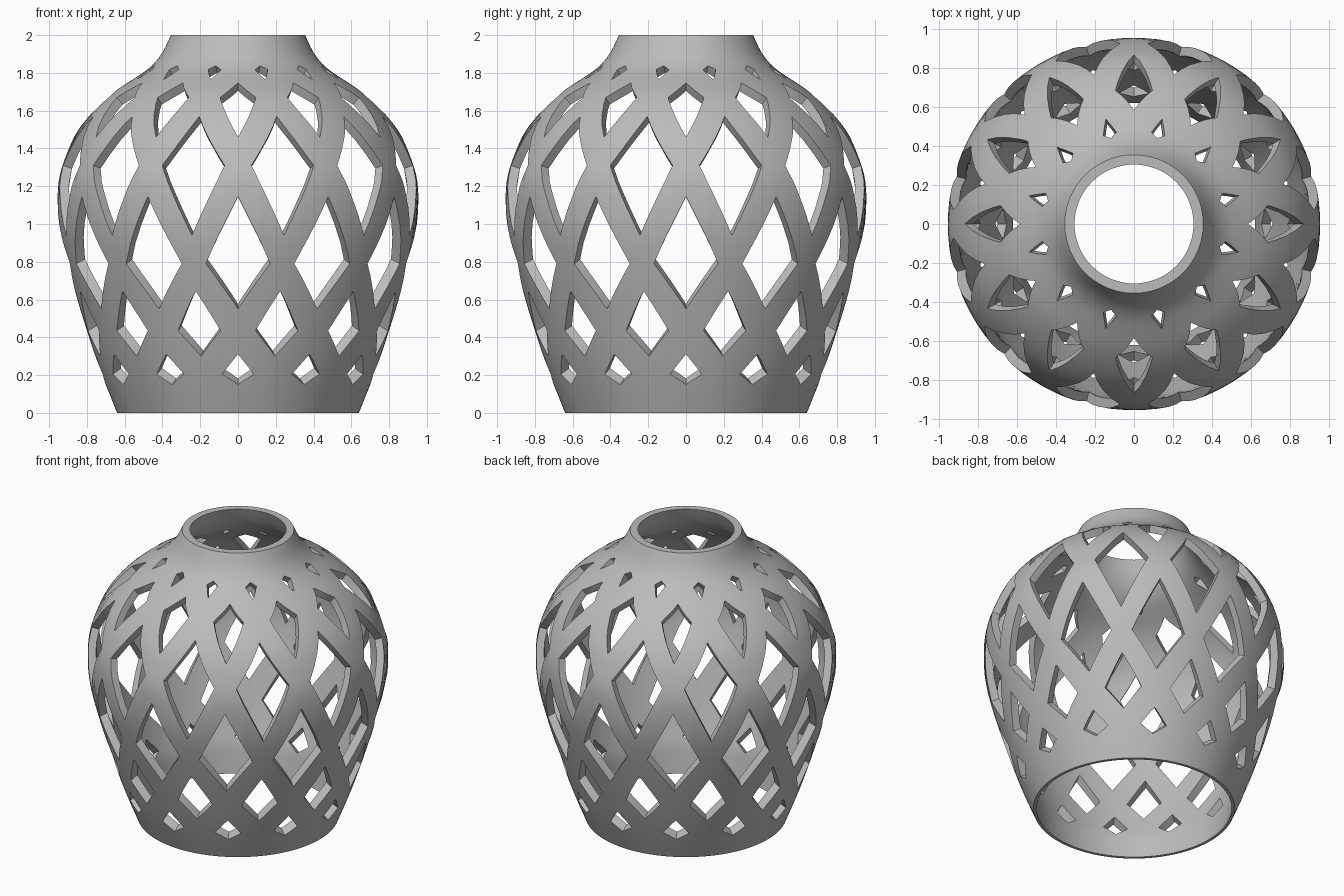
import bpy
import bmesh
from math import sin, cos, radians, sqrt, hypot, atan2, tau

cube = bpy.data.objects.get("Cube")
if cube:
    bpy.data.objects.remove(cube, do_unlink=True)

# Outer silhouette as (height, radius)
PROFILE = [(0, .64), (.15, .70), (.3, .755), (.5, .82), (.75, .895), (.95, .943),
           (1.1, .955), (1.25, .945), (1.4, .895), (1.5, .845), (1.6, .765),
           (1.7, .655), (1.77, .55), (1.83, .465), (1.9, .405), (2, .355)]

# Rows of diamond openings: centre angle, half width, bottom, widest height, top
ROWS = [(0, 6.65, .15, .205, .31), (15, 8.35, .30, .435, .645),
        (0, 10.8, .55, .79, 1.145), (15, 10.6, .94, 1.31, 1.57),
        (0, 7.9, 1.46, 1.67, 1.748), (15, 4.2, 1.765, 1.818, 1.838)]
COLUMNS = [0, 2.2, 4.4, 6.65, 7.9, 10.8, 13, 15]
STEPS = 6


def radius(z):
    """Smooth cubic through the silhouette points."""
    last = len(PROFILE) - 1
    i = 0
    while i < last - 1 and z > PROFILE[i + 1][0]:
        i += 1

    def tangent(k):
        a, b = PROFILE[max(k - 1, 0)], PROFILE[min(k + 1, last)]
        return (b[1] - a[1]) / (b[0] - a[0])
    (za, ra), (zb, rb) = PROFILE[i], PROFILE[i + 1]
    h = zb - za
    t = (z - za) / h
    s = 1 - t
    return (ra * s * s * (1 + 2 * t) + rb * t * t * (3 - 2 * t)
            + h * t * s * (s * tangent(i) - t * tangent(i + 1)))


def inner_point(co):
    """Matching point on the inside wall, thinner towards the foot."""
    z = co.z
    slope = (radius(min(z + .01, 2)) - radius(max(z - .01, 0))) / .02
    fade = max(0, min(1, z / .15, (2 - z) / .1))
    slope *= fade
    thick = min(.05, .02 + .2 * z)
    length = sqrt(1 + slope * slope)
    rise = thick * slope / length * (1.8 if z < .9 else 1)
    r = hypot(co.x, co.y)
    k = (r - thick / length) / r
    return co.x * k, co.y * k, z + rise


def levels(angle):
    """Heights up one column, strip by strip between the openings."""
    edges = [0]
    for centre, half, low, wide, high in ROWS:
        openness = max(0, 1 - abs(angle - centre) / half)
        edges += [wide + (low - wide) * openness, wide + (high - wide) * openness]
    edges.append(2)
    return [[a + (b - a) * j / STEPS for j in range(STEPS + 1)]
            for a, b in zip(edges[::2], edges[1::2])]


# Outer lattice skin, twelve mirrored repeats round the axis
bm = bmesh.new()
lines = []
for cell in range(12):
    half_cell = [(a, a) for a in COLUMNS[:-1]]
    mirrored = [(30 - a, a) for a in reversed(COLUMNS[1:])]
    for turn, local in half_cell + mirrored:
        a = radians(cell * 30 + turn - 90)
        lines.append([[bm.verts.new((radius(z) * cos(a), radius(z) * sin(a), z))
                       for z in strip] for strip in levels(local)])
for i, line in enumerate(lines):
    following = lines[(i + 1) % len(lines)]
    for left, right in zip(line, following):
        for j in range(STEPS):
            bm.faces.new((left[j], right[j], right[j + 1], left[j + 1]))
bmesh.ops.remove_doubles(bm, verts=bm.verts, dist=.0001)

# Inner skin, then walls closing every opening and both rims
outer_faces = list(bm.faces)
boundary = [e.link_loops[0] for e in bm.edges if e.is_boundary]
pairs = [(lp.vert, lp.link_loop_next.vert) for lp in boundary]
inner = {v: bm.verts.new(inner_point(v.co)) for v in list(bm.verts)}
for face in outer_faces:
    bm.faces.new([inner[v] for v in reversed(face.verts)])
for a, b in pairs:
    bm.faces.new((b, a, inner[a], inner[b]))

mesh = bpy.data.meshes.new("lattice_shade")
bm.to_mesh(mesh)
bm.free()
shade = bpy.data.objects.new("lattice_shade", mesh)
bpy.context.collection.objects.link(shade)

# Plain grey finish
grey = bpy.data.materials.new("plain_grey")
grey.use_nodes = True
colour = (.5, .5, .5, 1)
grey.diffuse_color = colour
grey.node_tree.nodes["Principled BSDF"].inputs["Base Color"].default_value = colour
mesh.materials.append(grey)

bpy.ops.object.select_all(action='DESELECT')
shade.select_set(True)
bpy.context.view_layer.objects.active = shade
bpy.ops.object.shade_smooth_by_angle(angle=radians(30))
